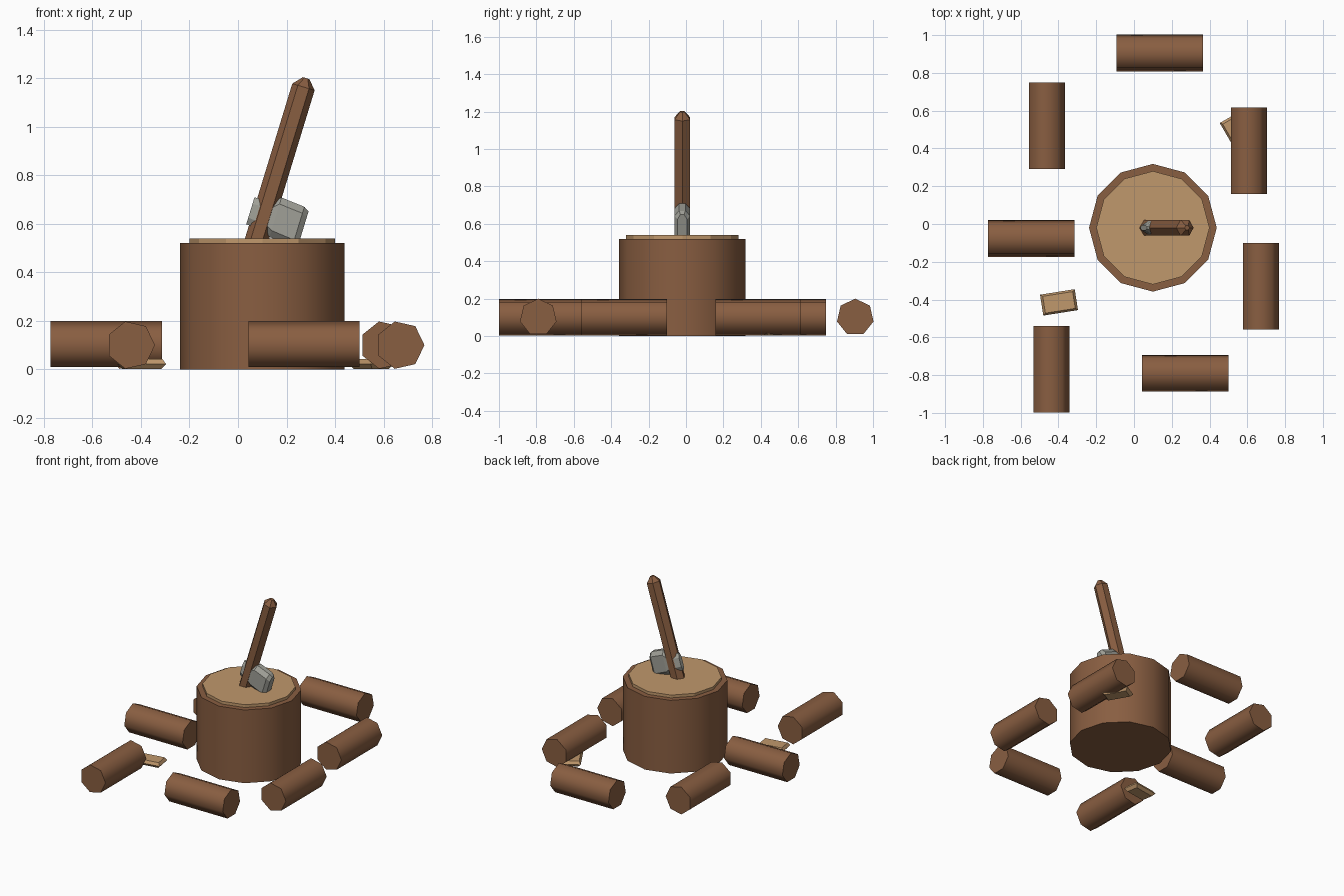
import bpy
import math
from mathutils import Matrix, Vector

cube = bpy.data.objects.get("Cube")
if cube:
    bpy.data.objects.remove(cube, do_unlink=True)


def material(name, color):
    m = bpy.data.materials.new(name)
    m.use_nodes = True
    m.diffuse_color = (*color, 1)
    m.node_tree.nodes["Principled BSDF"].inputs["Base Color"].default_value = (*color, 1)
    return m


BARK = material("bark brown", (0.25, 0.112, 0.053))
CUT_WOOD = material("cut wood", (0.53, 0.315, 0.15))
STEEL = material("steel grey", (0.35, 0.35, 0.31))


def loft(name, rings, mat, matrix=Matrix(), smooth=False):
    """Capped skin over rings that all have the same number of points."""
    n = len(rings[0])
    verts = [p for ring in rings for p in ring]
    faces = [tuple(reversed(range(n))), tuple(range(len(verts) - n, len(verts)))]
    for k in range(len(rings) - 1):
        a, b = k * n, (k + 1) * n
        faces += [(a + i, a + (i + 1) % n, b + (i + 1) % n, b + i) for i in range(n)]
    mesh = bpy.data.meshes.new(name)
    mesh.from_pydata(verts, [], faces)
    mesh.materials.append(mat)
    obj = bpy.data.objects.new(name, mesh)
    bpy.context.collection.objects.link(obj)
    obj.matrix_world = matrix
    if smooth:
        bpy.ops.object.select_all(action='DESELECT')
        obj.select_set(True)
        bpy.context.view_layer.objects.active = obj
        bpy.ops.object.shade_smooth_by_angle(angle=math.radians(60))
    return obj


def circle(radius, sides, z):
    return [(radius * math.cos(i * math.tau / sides),
             radius * math.sin(i * math.tau / sides), z) for i in range(sides)]


def frame(origin, x, y, z):
    m = Matrix((x, y, z)).transposed().to_4x4()
    m.translation = origin
    return m


# Chopping block with a pale cut top
block = Matrix.Translation((0.1, -0.02, 0))
loft("stump", [circle(0.338, 12, 0), circle(0.338, 12, 0.52)], BARK, block, True)
loft("stump_top", [circle(0.3, 12, 0.5), circle(0.3, 12, 0.54)], CUT_WOOD, block)

# Seven-sided logs scattered around the block
X, Y, Z = Vector((1, 0, 0)), Vector((0, 1, 0)), Vector((0, 0, 1))
LOG = [circle(0.1, 7, -0.229), circle(0.1, 7, 0.229)]
for i, (x, y) in enumerate([(0.137, 0.905), (-0.543, -0.077), (0.272, -0.79)]):
    loft(f"log_across_{i + 1}", LOG, BARK, frame((x, y, 0.1), Z, -Y, X), True)
for i, (x, y) in enumerate([(-0.465, 0.52), (-0.442, -0.77), (0.603, 0.387), (0.668, -0.33)]):
    loft(f"log_along_{i + 1}", LOG, BARK, frame((x, y, 0.1), X, -Z, Y), True)


# Wood chips, widest at mid height
def rectangle(half_x, half_y, z):
    return [(-half_x, -half_y, z), (half_x, -half_y, z), (half_x, half_y, z), (-half_x, half_y, z)]


CHIP = [rectangle(0.075, 0.04, 0.002), rectangle(0.093, 0.056, 0.022), rectangle(0.08, 0.045, 0.042)]
for i, (x, y, angle) in enumerate([(-0.397, -0.415, 9), (0.549, 0.482, -60)]):
    loft(f"wood_chip_{i + 1}", CHIP, CUT_WOOD,
         Matrix.Translation((x, y, 0)) @ Matrix.Rotation(math.radians(angle), 4, 'Z'))

# Axe leaning in the block: local z runs up the handle, local x across the head
axe = Matrix.Translation((0.079, -0.02, 0.54)) @ Matrix.Rotation(math.radians(17), 4, 'Y')
loft("axe_handle", [circle(0.048, 6, -0.02), circle(0.048, 6, 0.652), circle(0.014, 6, 0.69)],
     BARK, axe)


def head_ring(x, low, high, half):
    """Chamfered upright section of the axe head."""
    c, inner = 0.028, half * 0.4
    return [(x, inner, low), (x, half, low + c), (x, half, high - c), (x, inner, high),
            (x, -inner, high), (x, -half, high - c), (x, -half, low + c), (x, -inner, low)]


HEAD = [(-0.06, 0.042, 0.158, 0.014), (-0.02, 0.04, 0.16, 0.04), (0.02, 0.035, 0.165, 0.04),
        (0.047, 0.02, 0.19, 0.042), (0.148, 0.01, 0.181, 0.042), (0.17, 0.02, 0.168, 0.025)]
loft("axe_head", [head_ring(*section) for section in HEAD], STEEL, axe)
